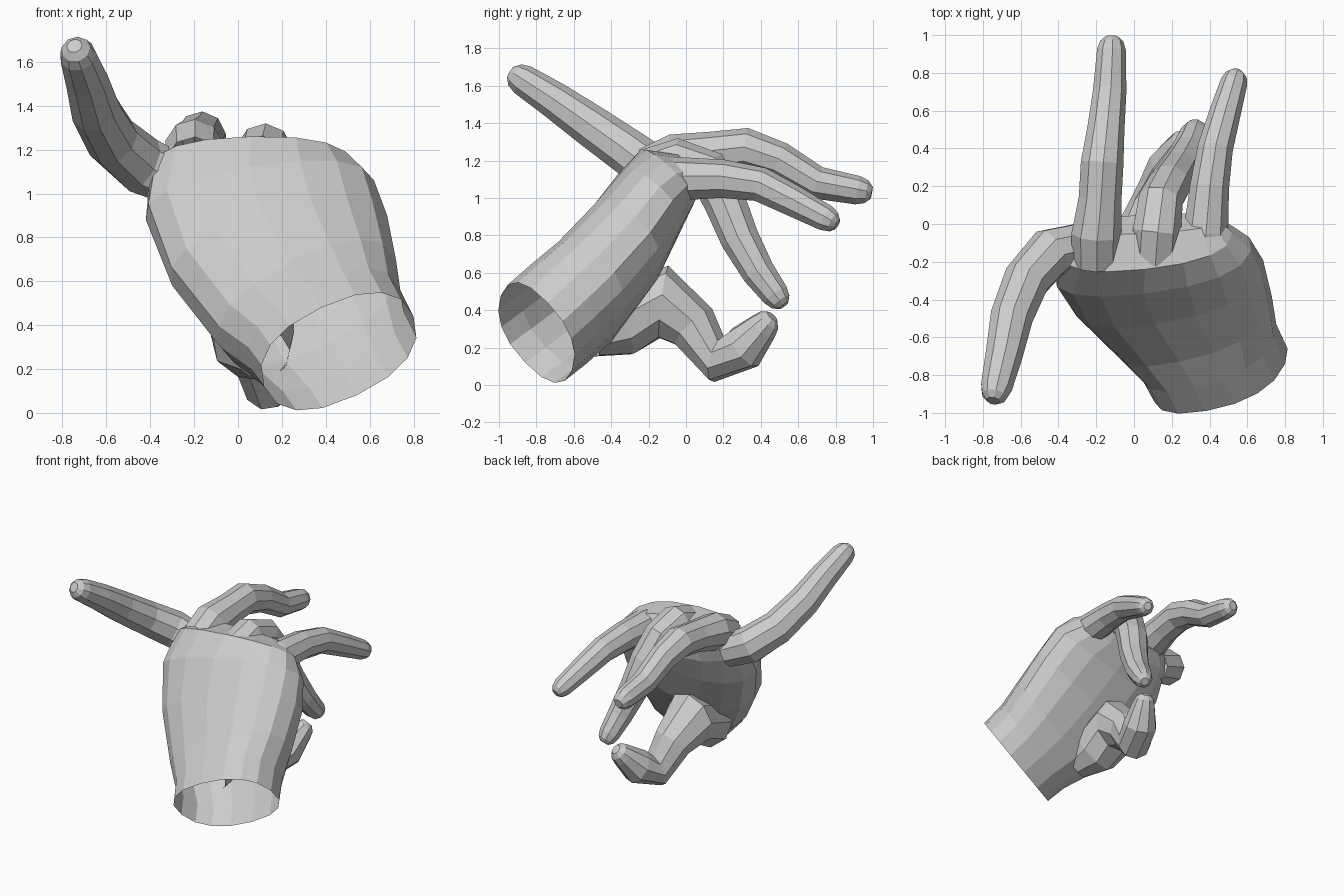
import bpy, math
from mathutils import Vector as V

if "Cube" in bpy.data.objects:
    bpy.data.objects.remove(bpy.data.objects["Cube"])


def loft(name, rings, cap_end=True):
    """Skin a list of equal-sized point rings; start stays open."""
    n = len(rings[0])
    verts = [p for r in rings for p in r]
    faces = [(i*n+k, i*n+(k+1) % n, (i+1)*n+(k+1) % n, (i+1)*n+k)
             for i in range(len(rings)-1) for k in range(n)]
    if cap_end:
        faces.append(tuple(range((len(rings)-1)*n, len(rings)*n)))
    me = bpy.data.meshes.new(name)
    me.from_pydata(verts, [], faces)
    ob = bpy.data.objects.new(name, me)
    bpy.context.collection.objects.link(ob)
    return ob


def oval(c, a, b, n=16, e=0.85):
    """Slightly squared oval ring with half axes a and b."""
    pts = []
    for k in range(n):
        t = 2*math.pi*k/n
        s, q = math.sin(t), math.cos(t)
        pts.append(V(c) + V(a)*math.copysign(abs(q)**e, q) + V(b)*math.copysign(abs(s)**e, s))
    return pts


def finger(name, path, n=9):
    """Tapered tube along (x, y, z, radius) points with a rounded tip."""
    pts = [V(p[:3]) for p in path]
    rad = [p[3] for p in path]
    d = (pts[-1]-pts[-2]).normalized()
    tip, r = pts[-1], rad[-1]
    pts += [tip+d*r*0.6, tip+d*r*0.95]
    rad += [r*0.8, r*0.42]
    rings, u = [], V((1, 0.1, 0.2))
    for i, p in enumerate(pts):
        t0 = (p-pts[max(i-1, 0)]).normalized()
        t1 = (pts[min(i+1, len(pts)-1)]-p).normalized()
        t = (t0+t1).normalized()
        u = (u-t*u.dot(t)).normalized()
        rings.append(oval(p, u*rad[i], t.cross(u)*rad[i], n, 1))
    return loft(name, rings)


# palm and open wrist: centre, across half axis, thickness half axis
palm = [
    ((.46, -.80, .28), (.34, .06, .16), (-.08, -.19, .20)),
    ((.40, -.68, .38), (.34, .07, .18), (-.08, -.19, .20)),
    ((.32, -.54, .50), (.40, .08, .20), (-.08, -.19, .19)),
    ((.19, -.34, .74), (.49, .07, .16), (-.08, -.19, .17)),
    ((.10, -.20, .97), (.52, .06, .09), (-.05, -.17, .15)),
    ((.06, -.10, 1.12), (.46, .05, .01), (0, -.14, .14)),
    ((.07, .00, 1.16), (.38, .02, -.01), (0, -.05, .08)),
]
loft("palm", [oval(*s) for s in palm])

# digits
finger("index_finger", [(-.28, -.11, 1.06, .12), (-.44, -.15, 1.13, .135), (-.57, -.30, 1.24, .125),
                        (-.65, -.50, 1.38, .115), (-.69, -.70, 1.52, .10), (-.73, -.87, 1.63, .085)])
finger("middle_finger", [(-.20, -.20, 1.14, .13), (-.20, -.05, 1.21, .135), (-.18, .14, 1.24, .115),
                         (-.17, .32, 1.26, .115), (-.15, .50, 1.20, .10), (-.13, .70, 1.08, .09),
                         (-.12, .92, 1.04, .078)])
finger("ring_finger", [(.11, -.18, 1.14, .13), (.12, -.04, 1.19, .13), (.14, .12, 1.14, .12),
                       (.19, .21, .98, .115), (.24, .29, .78, .105), (.29, .39, .60, .09),
                       (.32, .48, .48, .075)])
finger("little_finger", [(.36, -.20, 1.07, .12), (.38, -.04, 1.10, .12), (.40, .20, 1.10, .105),
                         (.43, .40, 1.07, .095), (.48, .58, .98, .085), (.53, .75, .89, .072)])
finger("thumb", [(.12, -.52, .26, .12), (.07, -.36, .33, .19), (.05, -.12, .44, .20),
                 (.09, .04, .31, .14), (.14, .17, .135, .125), (.20, .31, .20, .125),
                 (.25, .41, .31, .085)])
